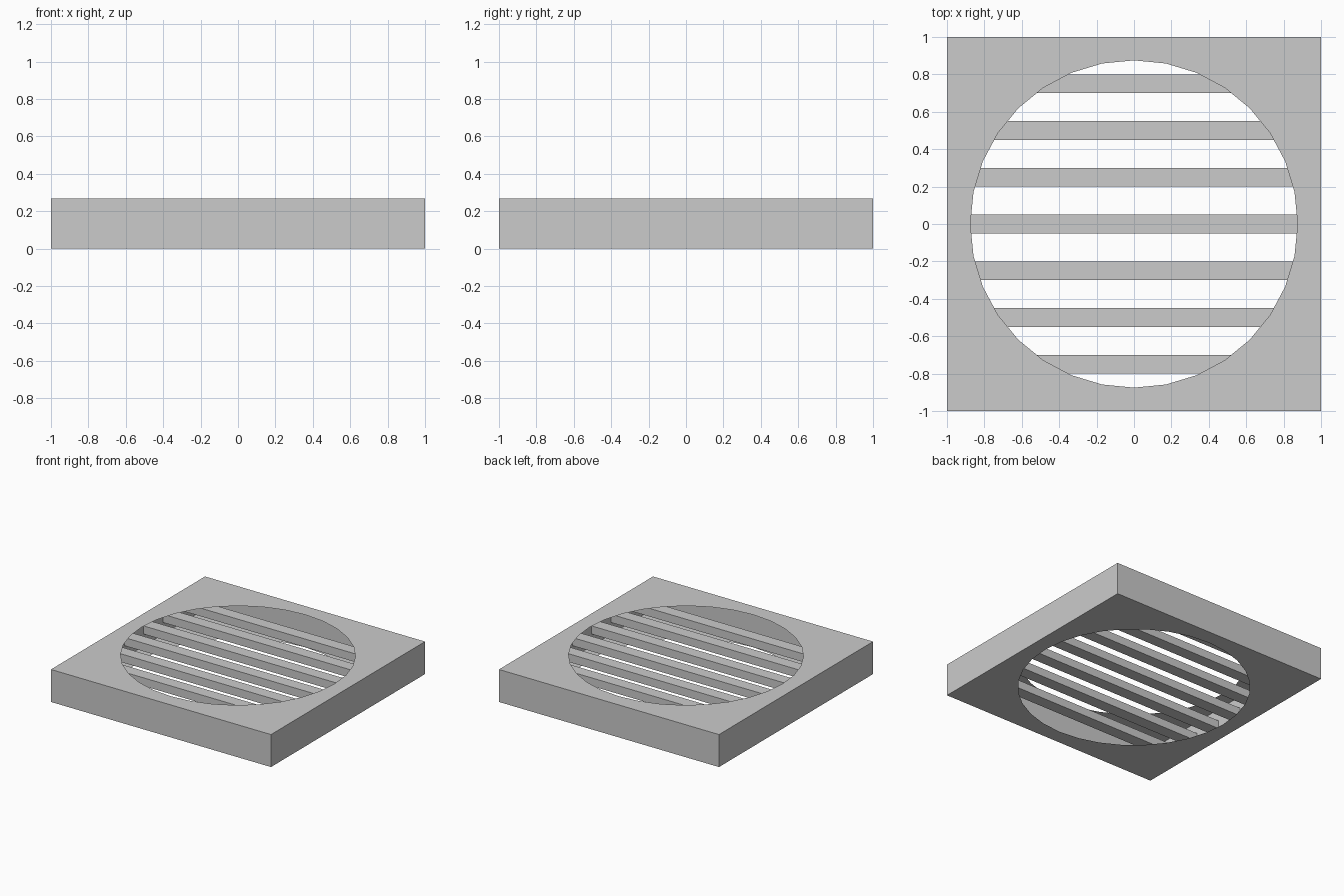
import bpy, bmesh
from math import sin, cos, pi

if "Cube" in bpy.data.objects:
    bpy.data.objects.remove(bpy.data.objects["Cube"])

HEIGHT = 0.267
HOLE_RADIUS = 0.875
SIDES = 32
SLAT_Z = (0.1, 0.167)


def add_object(name, bm):
    bmesh.ops.recalc_face_normals(bm, faces=bm.faces)
    mesh = bpy.data.meshes.new(name)
    bm.to_mesh(mesh)
    bm.free()
    obj = bpy.data.objects.new(name, mesh)
    bpy.context.collection.objects.link(obj)
    return obj


# Hollow square casing: thin sides, top and bottom sheets with a round opening
bm = bmesh.new()
rings = []
for z, on_circle in ((0, True), (0, False), (HEIGHT, False), (HEIGHT, True)):
    ring = []
    for i in range(SIDES):
        a = 2 * pi * i / SIDES
        r = HOLE_RADIUS if on_circle else 1 / max(abs(cos(a)), abs(sin(a)))
        ring.append(bm.verts.new((r * cos(a), r * sin(a), z)))
    rings.append(ring)
for lower, upper in zip(rings, rings[1:]):
    for i in range(SIDES):
        j = (i + 1) % SIDES
        bm.faces.new((lower[i], lower[j], upper[j], upper[i]))
bmesh.ops.dissolve_limit(bm, angle_limit=0.01, verts=bm.verts,
                         edges=[e for e in bm.edges if all(
                             abs(max(abs(v.co.x), abs(v.co.y)) - 1) < 1e-4
                             for v in e.verts)])
add_object("casing", bm)

# Seven straight slats spanning the inside of the casing
for n in range(-3, 4):
    bm = bmesh.new()
    bmesh.ops.create_cube(bm, size=1)
    for v in bm.verts:
        v.co.x *= 1.996
        v.co.y = v.co.y * 0.1 + n * 0.25
        v.co.z = SLAT_Z[1] if v.co.z > 0 else SLAT_Z[0]
    add_object(f"slat_{n + 4}", bm)
